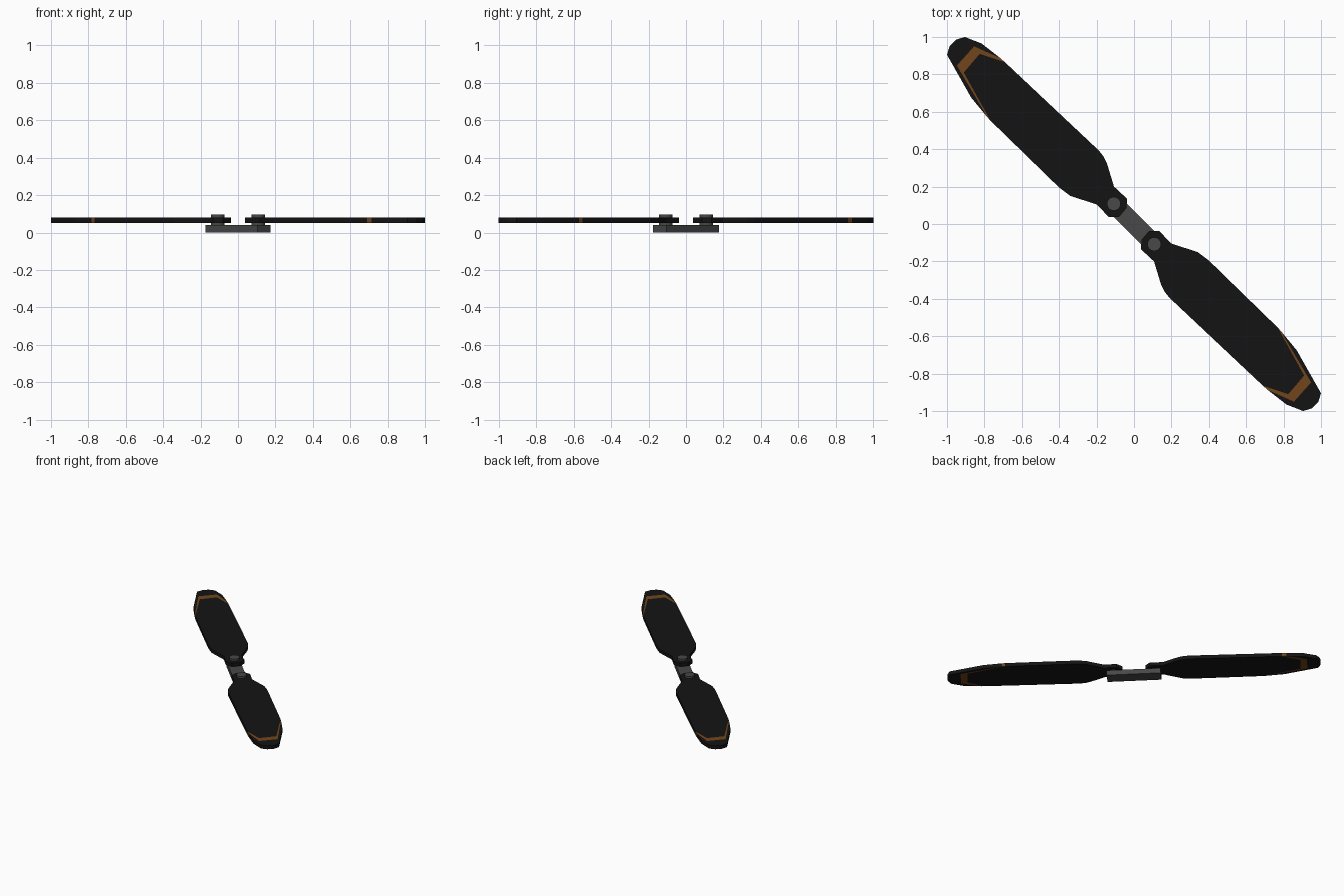
import bpy, bmesh, math
from mathutils import Matrix

if "Cube" in bpy.data.objects:
    bpy.data.objects.remove(bpy.data.objects["Cube"])


def material(name, rgb):
    m = bpy.data.materials.new(name)
    m.diffuse_color = (*rgb, 1)
    m.use_nodes = True
    m.node_tree.nodes["Principled BSDF"].inputs["Base Color"].default_value = m.diffuse_color
    return m


BLACK = material("black", (0.007, 0.007, 0.007))
ORANGE = material("orange", (0.17, 0.06, 0.011))
GREY = material("dark_grey", (0.065, 0.065, 0.065))


def finish(bm, name, mats):
    bmesh.ops.recalc_face_normals(bm, faces=bm.faces)
    me = bpy.data.meshes.new(name)
    bm.to_mesh(me)
    bm.free()
    for m in mats:
        me.materials.append(m)
    ob = bpy.data.objects.new(name, me)
    bpy.context.collection.objects.link(ob)
    return ob


# Blade outline in three touching zones: body, painted stripe, tip
stripe_in = [(-0.69, 0.865), (-0.825, 0.91), (-0.91, 0.81), (-0.768, 0.553)]
stripe_out = [(-0.715, 0.887), (-0.855, 0.95), (-0.947, 0.847), (-0.784, 0.571)]
root = [(-0.40, 0.195), (-0.34, 0.15), (-0.20, 0.105), (-0.135, 0.038),
        (-0.08, 0.038), (-0.04, 0.085), (-0.037, 0.135), (-0.107, 0.20),
        (-0.145, 0.325), (-0.162, 0.36), (-0.19, 0.395)]
tip = [(-0.87, 0.675), (-1.0, 0.905), (-0.985, 0.952), (-0.952, 0.985),
       (-0.905, 1.0), (-0.815, 0.965)]
zones = [(stripe_in + root, 0),
         (stripe_out + stripe_in[::-1], 1),
         (stripe_out[::-1] + tip[::-1][::-1][::-1][::-1], 0)]
zones[2] = (stripe_out + tip, 0)


def blade(name, turn):
    bm = bmesh.new()
    verts = {}
    for pts, mat in zones:
        for p in pts:
            if p not in verts:
                verts[p] = bm.verts.new((*p, 0.052))
        bm.faces.new([verts[p] for p in pts]).material_index = mat
    bmesh.ops.recalc_face_normals(bm, faces=bm.faces)
    res = bmesh.ops.extrude_face_region(bm, geom=bm.faces[:], use_keep_orig=True)
    top = [g for g in res["geom"] if isinstance(g, bmesh.types.BMVert)]
    bmesh.ops.translate(bm, verts=top, vec=(0, 0, 0.028))
    bmesh.ops.rotate(bm, verts=bm.verts, matrix=Matrix.Rotation(turn, 3, 'Z'))
    return finish(bm, name, [BLACK, ORANGE])


def pin(name, x, y):
    bm = bmesh.new()
    bmesh.ops.create_cone(bm, cap_ends=True, segments=16, radius1=0.037,
                          radius2=0.037, depth=0.056,
                          matrix=Matrix.Translation((x, y, 0.068)))
    return finish(bm, name, [GREY])


for label, turn, s in (("left", 0, -1), ("right", math.pi, 1)):
    blade(label + "_blade", turn)
    pin(label + "_hinge_pin", 0.108 * s, -0.108 * s)

# Hub bar lying diagonally under both hinges
bm = bmesh.new()
bmesh.ops.create_cube(bm, size=1, matrix=Matrix.Translation((0, 0, 0.02))
                      @ Matrix.Rotation(-math.pi / 4, 4, 'Z')
                      @ Matrix.Diagonal((0.395, 0.1, 0.04, 1)))
finish(bm, "hub_bar", [GREY])
